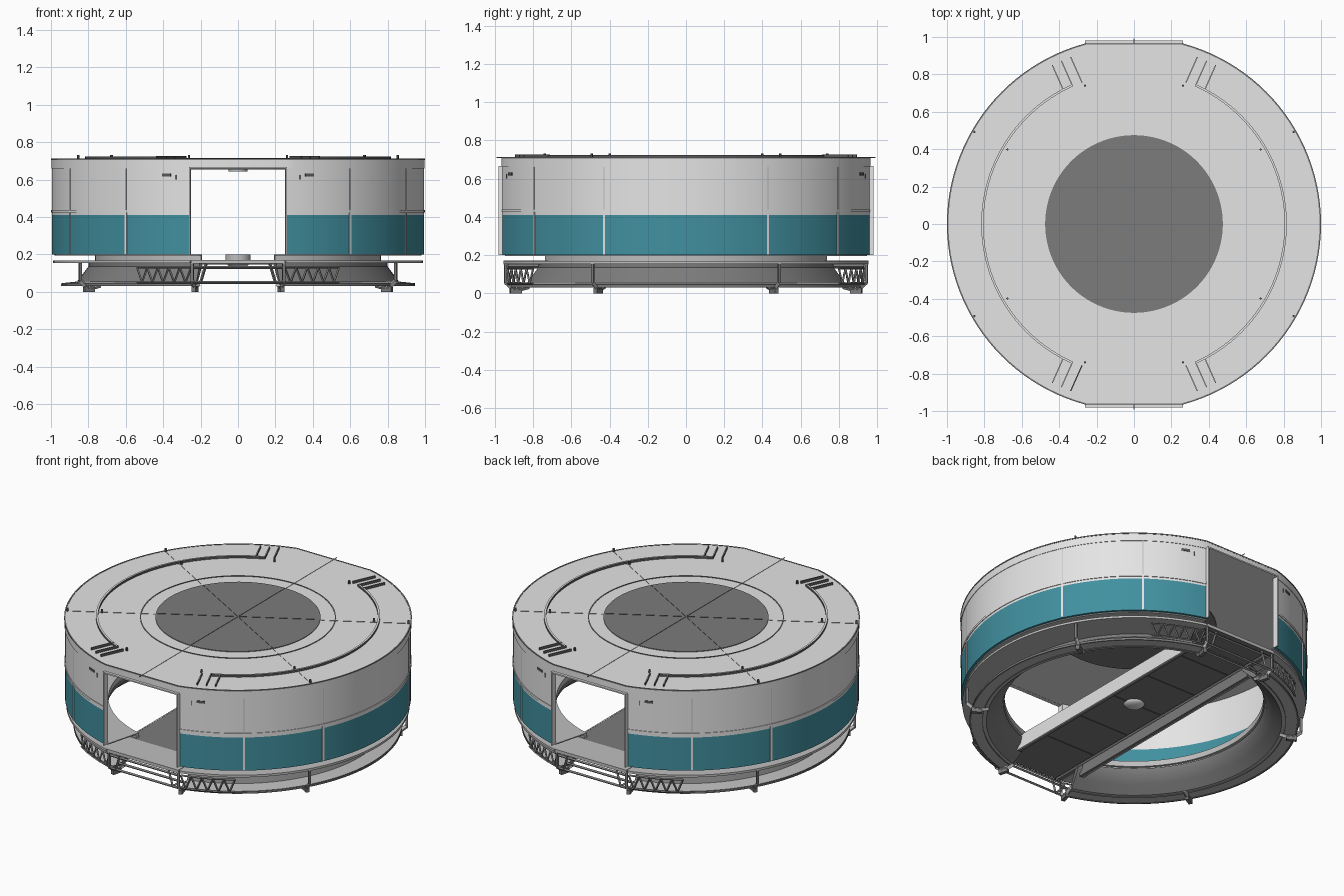
import bpy, bmesh
from math import sin, cos, radians
from mathutils import Vector

old = bpy.data.objects.get("Cube")
if old:
    bpy.data.objects.remove(old, do_unlink=True)


def material(name, rgb):
    m = bpy.data.materials.new(name)
    m.use_nodes = True
    m.diffuse_color = (*rgb, 1)
    m.node_tree.nodes["Principled BSDF"].inputs["Base Color"].default_value = (*rgb, 1)
    return m


WHITE = material("white panel", (.78, .78, .78))
TEAL = material("teal panel", (.053, .28, .35))
LIGHT = material("light grey", (.52, .52, .52))
MID = material("mid grey", (.2, .2, .2))
DARK = material("dark grey", (.1, .1, .1))

DOOR = 75                                   # angle of the door corners
SIDES = [(-DOOR, DOOR), (180 - DOOR, 180 + DOOR)]


def polar(r, a, z):
    return Vector((r * cos(radians(a)), r * sin(radians(a)), z))


def facing_up(f):
    return int(f.normal.z > .9)


def facing_down(f):
    return int(f.normal.z < -.9)


def finish(bm, name, mats, rule=None, smooth=True):
    bmesh.ops.recalc_face_normals(bm, faces=bm.faces)
    bm.normal_update()
    if rule:
        for f in bm.faces:
            f.material_index = rule(f)
    me = bpy.data.meshes.new(name)
    bm.to_mesh(me)
    bm.free()
    for m in mats:
        me.materials.append(m)
    ob = bpy.data.objects.new(name, me)
    bpy.context.collection.objects.link(ob)
    if smooth:
        bpy.ops.object.select_all(action='DESELECT')
        ob.select_set(True)
        bpy.context.view_layer.objects.active = ob
        bpy.ops.object.shade_smooth_by_angle(angle=radians(30))


def lathe(name, profile, mats, ranges=SIDES, rule=None):
    """Sweep a closed (radius, height) profile over each angle range."""
    bm = bmesh.new()
    n = len(profile)
    for a0, a1 in ranges:
        steps = max(2, round((a1 - a0) / 3))
        rows = [[bm.verts.new(polar(r, a0 + (a1 - a0) * i / steps, z)) for r, z in profile]
                for i in range(steps + 1)]
        for p, q in zip(rows, rows[1:]):
            for j in range(n):
                bm.faces.new((p[j], p[(j + 1) % n], q[(j + 1) % n], q[j]))
        bm.faces.new(rows[0])
        bm.faces.new(rows[-1])
    finish(bm, name, mats, rule)


def band(r0, r1, z0, z1):
    return [(r0, z0), (r1, z0), (r1, z1), (r0, z1)]


def disc(name, r, z0, z1, mat):
    bm = bmesh.new()
    bmesh.ops.create_cone(bm, cap_ends=True, segments=96, radius1=r, radius2=r, depth=z1 - z0)
    bmesh.ops.translate(bm, verts=bm.verts, vec=(0, 0, (z0 + z1) / 2))
    finish(bm, name, [mat])


def boxes(name, mats, items, rule=None):
    """Boxes given as centre, size and an optional turn about z."""
    bm = bmesh.new()
    for centre, size, *turn in items:
        c, s = cos(radians(sum(turn))), sin(radians(sum(turn)))
        for v in bmesh.ops.create_cube(bm, size=1)["verts"]:
            x, y, z = (p * q for p, q in zip(v.co, size))
            v.co = Vector((x * c - y * s, x * s + y * c, z)) + Vector(centre)
    finish(bm, name, mats, rule, smooth=False)


def bars(name, mat, pairs, r):
    """Square bars between pairs of points."""
    bm = bmesh.new()
    for p, q in pairs:
        p, q = Vector(p), Vector(q)
        vs = bmesh.ops.create_cone(bm, cap_ends=True, segments=4, radius1=r, radius2=r,
                                   depth=(q - p).length)["verts"]
        rot = (q - p).to_track_quat('Z', 'Y')
        for v in vs:
            v.co = rot @ v.co + (p + q) / 2
    finish(bm, name, [mat], smooth=False)


def mirrored(angles):
    return [b for a in angles for b in (a, -a, 180 - a, a - 180)]


# Drum wall, teal below and white above
lathe("drum_wall", [(.975, .2), (.995, .2), (.995, .41), (.995, .67), (.975, .67), (.975, .41)],
      [WHITE, TEAL], rule=lambda f: int(f.calc_center_median().z < .41))
lathe("wall_rail", band(.99, .999, .424, .438), [WHITE])
lathe("drum_floor", band(.75, .98, .194, .2), [LIGHT])
boxes("teal_seams", [WHITE], [(polar(.996, a, .315), (.006, .012, .225), a)
                              for a in mirrored([25.5, 53])])
boxes("wall_seams", [LIGHT], [(polar(.995, a, .57), (.003, .005, .27), a)
                              for a in mirrored([25.5, 53])])
boxes("wall_vents", [DARK], [(polar(.995, a, .625), (.006, .05, .015), a)
                             for a in mirrored([67.4])])
boxes("wall_tags", [MID], [(polar(.995, a, .612), (.006, .005, .025), a)
                           for a in mirrored([70.5])])

# Roof slab with straight edges above the doors
bm = bmesh.new()
rim = [polar(.998, a0 + (a1 - a0) * i / 50, .66) for a0, a1 in SIDES for i in range(51)]
face = bm.faces.new([bm.verts.new(p) for p in rim])
top = bmesh.ops.extrude_face_region(bm, geom=[face])["geom"]
bmesh.ops.translate(bm, verts=[g for g in top if isinstance(g, bmesh.types.BMVert)], vec=(0, 0, .05))
finish(bm, "roof_slab", [WHITE])
lathe("roof_edge", band(.992, 1, .705, .712), [MID])
boxes("roof_front_edges", [MID], [((0, s * .962, .708), (.516, .006, .008)) for s in (-1, 1)])
disc("roof_disc", .475, .705, .714, MID)
disc("ceiling_disc", .475, .655, .665, MID)
disc("ceiling_lamp", .05, .643, .656, LIGHT)

# Ribs and ladders on the roof: pale tops, dark sides
lathe("roof_inner_rib", band(.558, .563, .708, .714), [DARK, WHITE], [(0, 360)], facing_up)
lathe("roof_outer_rib", band(.805, .817, .708, .724), [DARK, WHITE],
      [(-66, 66), (114, 246)], facing_up)
boxes("roof_seams", [MID, WHITE], [(polar(.737, a, .7105), (.51, .003, .003), a)
                                   for a in range(30, 390, 60)], facing_up)
boxes("disc_seams", [DARK, MID], [((0, 0, .7145), (.94, .003, .003), a)
                                  for a in (30, 90, 150)], facing_up)
boxes("roof_ladders", [DARK, WHITE], [(polar(.88, a + d, .717), (.15, .006, .018), a)
                                      for a in mirrored([66]) for d in (-3.5, 0, 3.5)], facing_up)
boxes("roof_fittings", [DARK], [(polar(r, a, .72), (.01, .01, .022), a)
                                for r, a in [(.785, a) for a in mirrored([30.5, 70.5])]
                                + [(.985, a) for a in mirrored([30])]])

# Door frames
frames = []
for s in (-1, 1):
    frames += [((x * .259, s * .965, .43), (.008, .03, .46)) for x in (-1, 1)]
    frames.append(((0, s * .968, .663), (.526, .024, .008)))
boxes("door_frames", [WHITE], frames)

# Walkway through the middle, with pale thresholds
boxes("walkway_deck", [MID], [((0, 0, .16), (.48, 1.5, .02))])
boxes("thresholds", [LIGHT, MID], [((0, s * .853, .161), (.5, .206, .02)) for s in (-1, 1)],
      facing_down)
boxes("walkway_sides", [WHITE], [((s * .244, 0, .127), (.008, 1.5, .088)) for s in (-1, 1)])
boxes("walkway_linings", [MID], [((s * .23, 0, .127), (.02, 1.5, .086)) for s in (-1, 1)])
boxes("walkway_seams", [DARK], [((0, y * .3, .149), (.44, .006, .004)) for y in range(-2, 3)])
bars("walkway_beams", MID, [((s * .2, -.93, .14), (s * .2, .93, .14)) for s in (-1, 1)], .01)
disc("turntable_hub", .068, .165, .2, LIGHT)
bm = bmesh.new()
bmesh.ops.create_uvsphere(bm, u_segments=32, v_segments=16, radius=.06)
for v in bm.verts:
    v.co.z = v.co.z * .4 + .152
finish(bm, "hub_dome", [WHITE])

# Base rings
lathe("turntable_ring", band(.745, .765, .165, .2), [LIGHT])
lathe("base_flange", band(.76, .988, .154, .168), [LIGHT])
lathe("base_skirt", [(.75, .154), (.8, .154), (.8, .135), (.86, .055), (.945, .046), (.945, .034),
                     (.85, .034), (.8, .08), (.76, .12)], [MID, LIGHT],
      rule=lambda f: facing_up(f) or facing_down(f))
lathe("skirt_ribs", band(.87, .875, .03, .036), [MID])
lathe("skirt_edge", band(.937, .947, .031, .04), [MID])

# Legs with feet on inward arms
leg_angles = mirrored([30, 75.5])
boxes("legs", [MID], [(polar(.975, a, .105), (.014, .014, .1), a) for a in leg_angles])
boxes("feet", [MID], [(polar(.92, a, .014), (.06, .022, .028), a) for a in leg_angles])
bars("leg_arms", LIGHT, [(polar(.975, a, .06), polar(.925, a, .018)) for a in leg_angles]
     + [(polar(.91, a, .02), polar(.85, a, .035)) for a in leg_angles], .013)

# Zigzag trusses beside the doors and open frames below them
truss = []
for m in (1, -1):
    for base in (0, 180):
        angles = [base + m * (56 + i * 1.9) for i in range(11)]
        for i, (a, b) in enumerate(zip(angles, angles[1:])):
            lo, hi = (.05, .13) if i % 2 else (.13, .05)
            truss += [(polar(.965, a, lo), polar(.965, b, hi)),
                      (polar(.965, a, .13), polar(.965, b, .13)),
                      (polar(.965, a, .05), polar(.965, b, .05))]
bars("trusses", MID, truss, .006)
rails = []
for s in (-1, 1):
    for y, z in ((.94, .05), (.94, .13), (.86, .05)):
        rails.append(((-.24, s * y, z), (.24, s * y, z)))
    for x in (-.2, .2):
        rails.append(((x, s * .94, .05), (x * .85, s * .94, .15)))
        rails.append(((x, s * .94, .05), (x, s * .86, .05)))
bars("step_frames", MID, rails, .008)
